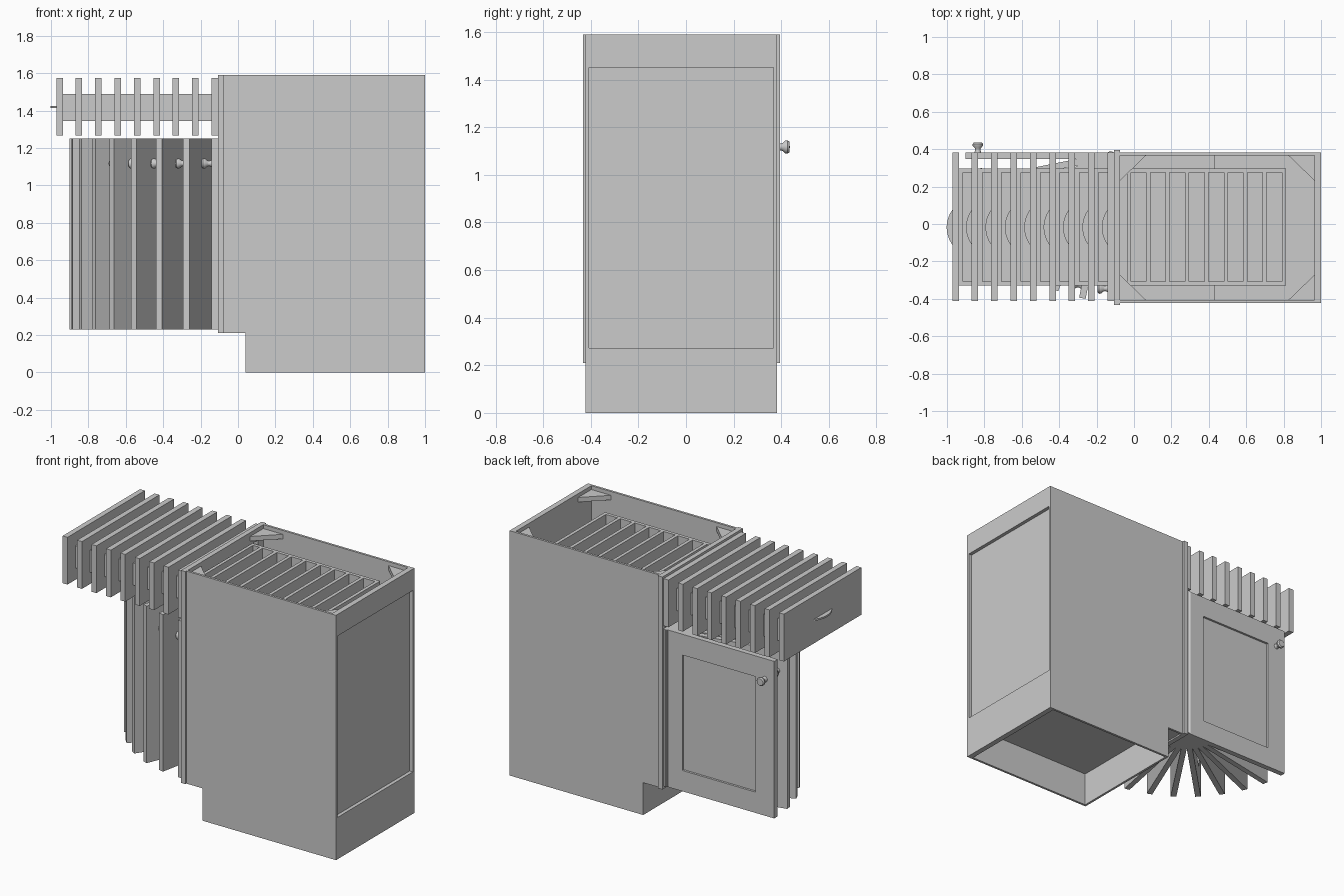
import bpy, bmesh, math
from mathutils import Matrix, Vector

if "Cube" in bpy.data.objects:
    bpy.data.objects.remove(bpy.data.objects["Cube"])

paint = bpy.data.materials.new("plain_grey")
paint.diffuse_color = (0.6, 0.6, 0.6, 1)
paint.use_nodes = True
paint.node_tree.nodes["Principled BSDF"].inputs["Base Color"].default_value = paint.diffuse_color


def add_box(bm, x, y, z):
    """Box from (min, max) pairs."""
    size = Vector((x[1] - x[0], y[1] - y[0], z[1] - z[0]))
    mid = Vector((x[0] + x[1], y[0] + y[1], z[0] + z[1])) / 2
    bmesh.ops.create_cube(bm, size=1, matrix=Matrix.Translation(mid) @ Matrix.Diagonal(size).to_4x4())


def add_prism(bm, points, z0, z1):
    """Flat outline in x, y pulled up from z0 to z1."""
    face = bm.faces.new([bm.verts.new((x, y, z0)) for x, y in points])
    up = bmesh.ops.extrude_face_region(bm, geom=[face])["geom"]
    bmesh.ops.translate(bm, verts=[v for v in up if isinstance(v, bmesh.types.BMVert)], vec=(0, 0, z1 - z0))


def to_mesh(bm, name):
    bmesh.ops.recalc_face_normals(bm, faces=bm.faces[:])
    mesh = bpy.data.meshes.new(name)
    bm.to_mesh(mesh)
    bm.free()
    mesh.materials.append(paint)
    return mesh


def place(name, mesh, loc=(0, 0, 0), angle=0):
    ob = bpy.data.objects.new(name, mesh)
    ob.location = loc
    ob.rotation_euler.z = angle
    bpy.context.collection.objects.link(ob)
    return ob


def boxes(name, *specs):
    bm = bmesh.new()
    for s in specs:
        add_box(bm, *s)
    return to_mesh(bm, name)


TOP = 1.59
Y0, Y1 = -0.422, 0.382            # outer faces of the side panels
I0, I1 = Y0 + 0.015, Y1 - 0.015   # inner faces
FX, BX = -0.075, 0.965            # back of face frame, front of rear rails

# Side panels with a notch for the toe space
notched = [(FX, 0.21), (0.04, 0.21), (0.04, 0), (1, 0), (1, TOP), (FX, TOP)]
for name, a in (("left_side", Y0), ("right_side", I1)):
    bm = bmesh.new()
    add_prism(bm, notched, 0, 0.015)
    bmesh.ops.transform(bm, verts=bm.verts[:], matrix=Matrix(
        ((1, 0, 0, 0), (0, 0, 1, a), (0, 1, 0, 0), (0, 0, 0, 1))))
    place(name, to_mesh(bm, name))

# Rear rails and recessed back panel
place("rear_rails", boxes("rear_rails",
      ((BX, 1), (I0, I1), (1.45, TOP)), ((BX, 1), (I0, I1), (0, 0.272))))
place("back_panel", boxes("back_panel", ((BX, BX + 0.012), (I0, I1), (0.272, 1.45))))

# Deck, toe board and half-depth shelf
place("deck", boxes("deck", ((FX, BX), (I0, I1), (0.22, 0.25))))
place("toe_board", boxes("toe_board", ((0.04, 0.055), (I0, I1), (0, 0.22))))
place("half_shelf", boxes("half_shelf", ((0.43, BX), (I0, I1), (0.74, 0.77))))

# Face frame: two stiles and three rails
S0, S1 = -0.345, 0.31
fx = (-0.107, FX)
place("face_frame", boxes("face_frame",
      (fx, (-0.432, S0), (0.21, TOP)), (fx, (S1, 0.395), (0.21, TOP)),
      (fx, (S0, S1), (1.51, TOP)), (fx, (S0, S1), (1.21, 1.32)), (fx, (S0, S1), (0.21, 0.28))))

# Triangular corner braces under the open top
for i, (x, dx) in enumerate(((FX, 0.14), (BX, -0.14))):
    for j, (y, dy) in enumerate(((I0, 0.135), (I1, -0.135))):
        bm = bmesh.new()
        add_prism(bm, [(x, y), (x + dx, y), (x, y + dy)], 1.535, 1.565)
        name = f"corner_brace_{i}{j}"
        place(name, to_mesh(bm, name))

# Drawer in closed position: front plate, open box and curved pull
drawer = boxes("drawer",
               ((-0.142, -0.107), (-0.412, 0.383), (1.268, 1.575)),
               ((-0.107, 0.813), (-0.33, -0.308), (1.345, 1.488)),
               ((-0.107, 0.813), (0.276, 0.298), (1.345, 1.488)),
               ((0.791, 0.813), (-0.308, 0.276), (1.345, 1.488)),
               ((-0.107, -0.085), (-0.308, 0.276), (1.345, 1.488)),
               ((-0.085, 0.791), (-0.308, 0.276), (1.355, 1.367)))
bm = bmesh.new()
R = 0.158
half = math.asin(0.0925 / R)
arc = [half * (k / 8 - 1) for k in range(17)]
add_prism(bm, [(-0.142 - R * math.cos(a) + R * math.cos(half), -0.0175 + R * math.sin(a)) for a in arc],
          1.413, 1.424)
pull = to_mesh(bm, "drawer_pull")

# Door in closed position, pivot in the middle of its hinge edge
H = 0.0175
yf, yh = -0.7775, H               # free edge, hinge edge
z0, z1, m = 0.23, 1.25, 0.135
door = boxes("door",
             ((-H, H), (yf, yf + m), (z0, z1)), ((-H, H), (yh - m, yh), (z0, z1)),
             ((-H, H), (yf + m, yh - m), (z0, z0 + m)), ((-H, H), (yf + m, yh - m), (z1 - m, z1)),
             ((-H + 0.014, H), (yf + m, yh - m), (z0 + m, z1 - m)))

# Turned knob
bm = bmesh.new()
profile = [(0, 0), (0.018, 0), (0.014, 0.012), (0.016, 0.022), (0.027, 0.034),
           (0.028, 0.044), (0.022, 0.052), (0, 0.053)]
vs = [bm.verts.new((-H - d, yf + 0.067, 1.117 + r)) for r, d in profile]
es = [bm.edges.new(p) for p in zip(vs, vs[1:])]
bmesh.ops.spin(bm, geom=vs + es, cent=(0, yf + 0.067, 1.117), axis=(1, 0, 0),
               angle=2 * math.pi, steps=24, use_merge=True)
bmesh.ops.remove_doubles(bm, verts=bm.verts[:], dist=0.0002)
knob = to_mesh(bm, "door_knob")

# Nine stages of opening for drawer and door
knobs = []
for i in range(9):
    slide = (-0.1037 * i, 0, 0)
    place(f"drawer_{i}", drawer, slide)
    place(f"drawer_pull_{i}", pull, slide)
    hinge, turn = (-0.1245, 0.3655, 0), -math.radians(11.25 * i)
    place(f"door_{i}", door, hinge, turn)
    knobs.append(place(f"door_knob_{i}", knob, hinge, turn))

knobs[0].select_set(True)
bpy.context.view_layer.objects.active = knobs[0]
bpy.ops.object.shade_smooth_by_angle(angle=math.radians(40))
